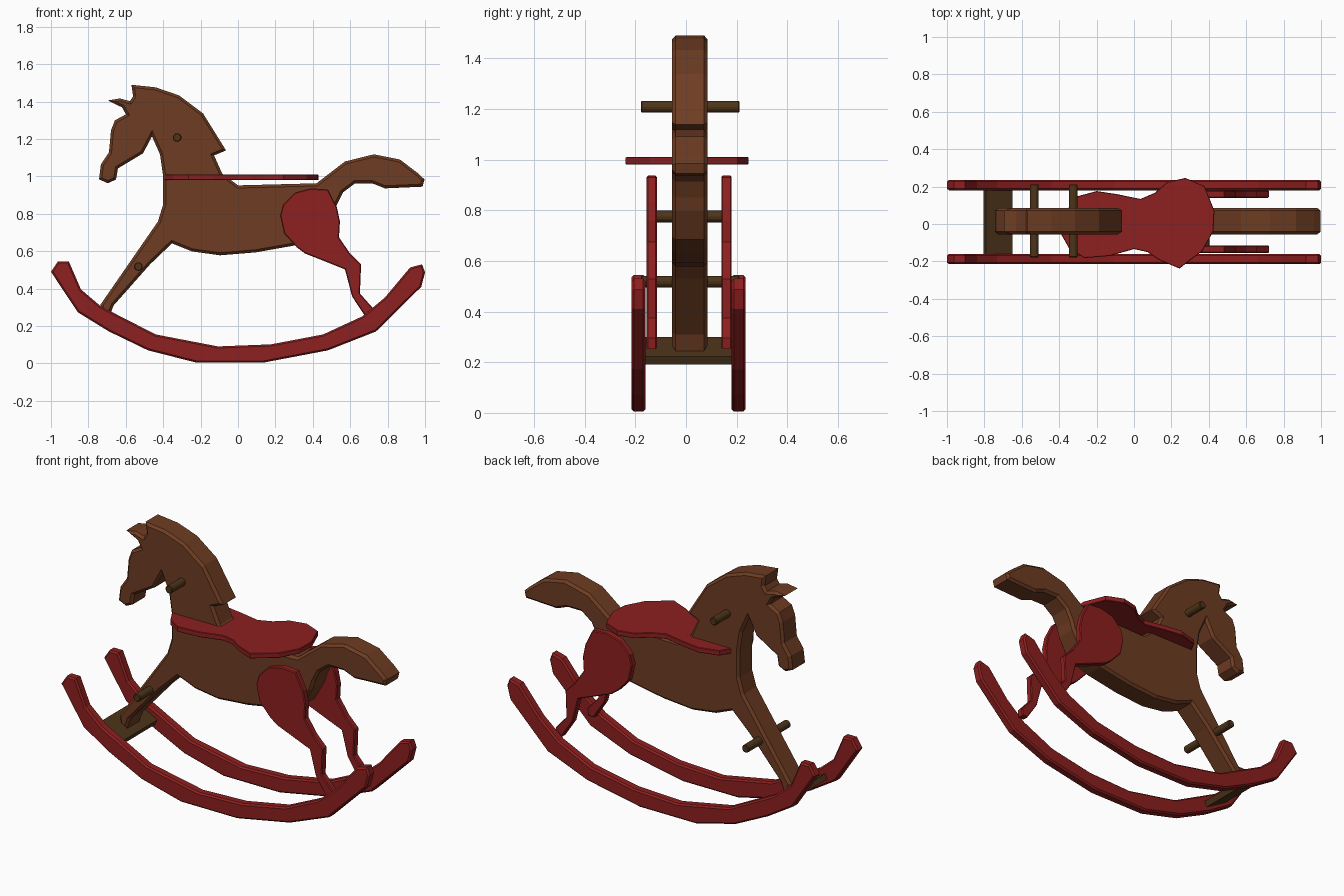
import bpy, bmesh, math


def material(name, rgb):
    m = bpy.data.materials.new(name)
    m.diffuse_color = (*rgb, 1)
    return m


BROWN = material("brown wood", (0.155, 0.045, 0.016))
DARK = material("dark wood", (0.075, 0.035, 0.010))
RED = material("red paint", (0.27, 0.014, 0.014))


def finish(bm, name, mat):
    bmesh.ops.recalc_face_normals(bm, faces=bm.faces[:])
    me = bpy.data.meshes.new(name)
    bm.to_mesh(me)
    bm.free()
    ob = bpy.data.objects.new(name, me)
    bpy.context.collection.objects.link(ob)
    me.materials.append(mat)
    return ob


def board(name, pts, lo, hi, mat, bevel=0.0, axis='Y'):
    """Extrude an outline (x,z along Y or x,y along Z) and chamfer its rims."""
    bm = bmesh.new()
    place = (lambda a, b: (a, lo, b)) if axis == 'Y' else (lambda a, b: (a, b, lo))
    face = bm.faces.new([bm.verts.new(place(a, b)) for a, b in pts])
    ext = bmesh.ops.extrude_face_region(bm, geom=[face], use_keep_orig=True)
    moved = [v for v in ext["geom"] if isinstance(v, bmesh.types.BMVert)]
    d = hi - lo
    bmesh.ops.translate(bm, verts=moved, vec=(0, d, 0) if axis == 'Y' else (0, 0, d))
    bmesh.ops.recalc_face_normals(bm, faces=bm.faces[:])
    if bevel:
        k = 1 if axis == 'Y' else 2
        rims = [e for e in bm.edges if abs(e.verts[0].co[k] - e.verts[1].co[k]) < 1e-5]
        bmesh.ops.bevel(bm, geom=rims, offset=bevel, segments=1, profile=0.5,
                        affect='EDGES', clamp_overlap=False)
    return finish(bm, name, mat)


def dowel(name, x, z, lo, hi, r=0.023):
    n = 16
    ring = [(x + r * math.cos(i * math.tau / n), z + r * math.sin(i * math.tau / n))
            for i in range(n)]
    return board(name, ring, lo, hi, DARK, 0.004)


# Body: head, neck, trunk, tail and front leg cut from one thick board
body = [
    (-.57, 1.49), (-.44, 1.476), (-.315, 1.433), (-.187, 1.337), (-.064, 1.139),
    (-.128, 1.112), (-.085, 1.016), (0, .952), (.42, .963), (.572, 1.08),
    (.727, 1.118), (.866, 1.09), (.963, 1.016), (.997, .984), (.987, .945),
    (.786, .936), (.717, .963), (.626, .963), (.561, .914), (.529, .85),
    (.513, .797), (.45, .685), (.305, .631), (.096, .594), (-.096, .578),
    (-.246, .599), (-.353, .642), (-.47, .53), (-.665, .31), (-.69, .245),
    (-.73, .27), (-.735, .315), (-.428, .759), (-.40, .85), (-.40, 1.0),
    (-.417, 1.118), (-.46, 1.214), (-.508, 1.123), (-.642, 1.043), (-.652, .984),
    (-.695, .963), (-.743, .984), (-.733, 1.064), (-.69, 1.128), (-.679, 1.246),
    (-.658, 1.30), (-.599, 1.332), (-.62, 1.369), (-.695, 1.406), (-.631, 1.417),
    (-.578, 1.402), (-.561, 1.428)]
board("horse_body", body, -.055, .085, BROWN, .014)

# Rockers
rocker = [
    (-1.0, .49), (-.963, .545), (-.904, .545), (-.84, .396), (-.733, .305),
    (-.44, .155), (-.107, .091), (.176, .102), (.455, .155), (.663, .251),
    (.786, .353), (.92, .513), (.984, .53), (1.0, .487), (.98, .41),
    (.738, .171), (.481, .07), (.139, .005), (-.225, .005), (-.481, .07),
    (-.69, .171), (-.856, .273)]
for side, lo in (("front", -.215), ("back", .18)):
    board("rocker_" + side, rocker, lo, lo + .055, RED, .009)

# Hind legs
leg = [
    (.241, .85), (.305, .914), (.39, .936), (.481, .93), (.529, .834),
    (.545, .759), (.54, .674), (.599, .588), (.658, .529), (.652, .374),
    (.722, .295), (.718, .252), (.68, .252), (.61, .358), (.572, .503),
    (.358, .588), (.315, .62), (.246, .695), (.225, .791)]
for side, lo in (("front", -.155), ("back", .14)):
    board("hind_leg_" + side, leg, lo, lo + .04, RED, .005)

# Seat, slightly lopsided as cut
seat = [
    (-.398, -.04), (-.385, .02), (-.318, .144), (-.2, .176), (-.094, .16), (.035, .134),
    (.11, .166), (.179, .225), (.275, .246), (.377, .203), (.43, .07),
    (.425, -.037), (.366, -.144), (.243, -.238), (.136, -.193), (.072, -.15),
    (0, -.134), (-.131, -.171), (-.265, -.182), (-.345, -.134)]
board("seat", seat, .98, 1.01, RED, .003, 'Z')

# Handle, foot peg and the peg holding the hind legs
dowel("handle", -.325, 1.208, -.178, .212)
dowel("foot_peg", -.533, .518, -.178, .212)
dowel("hip_peg", .38, .775, -.12, .145)

# Tilted plank joining the rockers under the front leg
plank = [(-.805, .272), (-.79, .30), (-.65, .222), (-.665, .19)]
board("front_plank", plank, -.165, .185, DARK)
